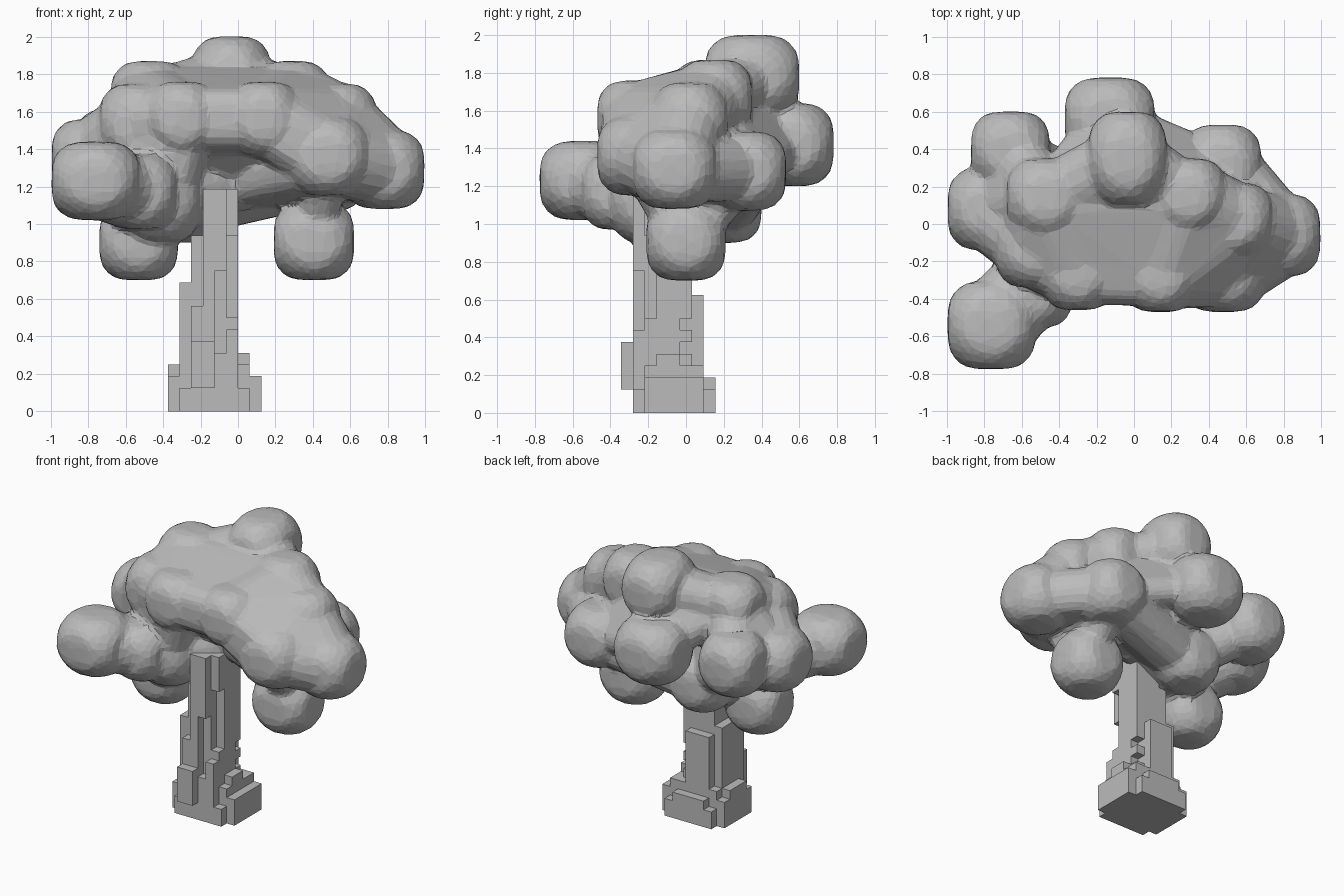
import bpy, bmesh, random
from mathutils import Vector

if "Cube" in bpy.data.objects:
    bpy.data.objects.remove(bpy.data.objects["Cube"])

random.seed(4)
grey = bpy.data.materials.new("stone grey")
grey.diffuse_color = (0.5, 0.5, 0.5, 1)
grey.use_nodes = True
grey.node_tree.nodes["Principled BSDF"].inputs["Base Color"].default_value = grey.diffuse_color


def finish(name, bm):
    bmesh.ops.recalc_face_normals(bm, faces=bm.faces)
    mesh = bpy.data.meshes.new(name)
    bm.to_mesh(mesh)
    bm.free()
    mesh.materials.append(grey)
    obj = bpy.data.objects.new(name, mesh)
    bpy.context.collection.objects.link(obj)
    return obj


# Leaf clumps: x, y, z, half sizes
CLUMPS = {
    "front_left": (-.76, -.54, 1.23, .235, .235, .21),
    "top": (-.035, .35, 1.78, .21, .25, .222),
    "back": (-.13, .56, 1.42, .24, .222, .22),
    "back_left": (-.66, .39, 1.40, .21, .21, .215),
    "left": (-.78, .08, 1.35, .215, .22, .21),
    "back_right": (.47, .31, 1.28, .21, .22, .21),
    "right": (.78, -.06, 1.29, .215, .22, .21),
    "low_right": (.405, 0, .91, .215, .21, .21),
    "low_left": (-.53, -.08, .91, .21, .20, .21),
    "front_a": (-.30, -.25, 1.56, .19, .21, .20),
    "front_b": (.14, -.26, 1.56, .19, .21, .20),
    "shoulder_left": (-.53, -.12, 1.53, .21, .22, .22),
    "crown_left": (-.47, .14, 1.66, .21, .21, .21),
    "crown_right": (.29, .15, 1.66, .20, .20, .21),
    "shoulder_right": (.53, .02, 1.53, .21, .20, .22),
    "front_right": (.48, -.25, 1.36, .22, .22, .21),
    "under_left": (-.42, -.18, 1.13, .22, .22, .23),
    "under_back": (-.28, .20, 1.10, .20, .20, .20),
    "arm_left": (-.52, -.36, 1.17, .19, .19, .20),
    "trunk_head": (-.02, .06, 1.22, .16, .17, .15),
}

# Groups of clumps bridged by a tight skin: names and shrink factor
BRIDGES = [
    ("shoulder_left crown_left crown_right shoulder_right front_a front_b", .85),
    ("crown_left crown_right", .85),
    ("crown_left shoulder_left front_a", .9),
    ("crown_right shoulder_right front_b", .9),
    ("crown_left crown_right top", .7),
    ("front_b front_right shoulder_right", .9),
    ("front_right shoulder_right right", .9),
    ("front_right right back_right", .8),
    ("trunk_head front_right back_right", .9),
    ("trunk_head front_b front_a", .7),
    ("trunk_head under_left under_back", .85),
    ("trunk_head under_back back_right", .8),
    ("front_left arm_left under_left", .85),
    ("left shoulder_left under_left", .85),
    ("under_left under_back shoulder_left", .88),
    ("front_a under_left shoulder_left", .85),
    ("low_left under_left", .8),
    ("low_right front_right back_right", .5),
    ("back top crown_left", .5),
    ("back trunk_head", .6),
    ("back_left crown_left under_back", .6),
    ("back back_right crown_right", .45),
    ("left back_left crown_left", .7),
]


def clump_points(data, scale=1.0, detail=3):
    """Rounded-cube ball with its eight corners cut round."""
    bm = bmesh.new()
    bmesh.ops.create_icosphere(bm, subdivisions=detail, radius=1)
    p = 3.2
    c, h = Vector(data[:3]), Vector(data[3:])
    for v in bm.verts:
        n = sum(abs(a) ** p for a in v.co) ** (1 / p)
        v.co = c + v.co.normalized() * min(1 / n, 1.13) * h * scale
    return bm


# Foliage
leaves = bmesh.new()
for data in CLUMPS.values():
    part = clump_points(data, detail=4)
    tmp = bpy.data.meshes.new("tmp")
    part.to_mesh(tmp)
    part.free()
    leaves.from_mesh(tmp)
    bpy.data.meshes.remove(tmp)
for names, scale in BRIDGES:
    pts = []
    for n in names.split():
        part = clump_points(CLUMPS[n], scale)
        pts += [v.co.copy() for v in part.verts]
        part.free()
    verts = [leaves.verts.new(co) for co in pts]
    out = bmesh.ops.convex_hull(leaves, input=verts)
    spare = {g for g in out["geom_interior"] + out["geom_unused"]
             if isinstance(g, bmesh.types.BMVert)}
    bmesh.ops.delete(leaves, geom=list(spare), context="VERTS")
foliage = finish("foliage", leaves)
remesh = foliage.modifiers.new("union", "REMESH")
remesh.mode = "VOXEL"
remesh.voxel_size = .02
soft = foliage.modifiers.new("soften", "SMOOTH")
soft.factor, soft.iterations = .5, 1
facets = foliage.modifiers.new("facets", "DECIMATE")
facets.ratio = .12

# Trunk made of cubes on a 1/16 grid: x, y and z ranges in cells
S = 1 / 16
cells = set()


def block(x0, x1, y0, y1, z0, z1):
    return {(x, y, z) for x in range(x0, x1) for y in range(y0, y1) for z in range(z0, z1)}


for b in [(0, 8, 1, 8, 0, 2), (0, 8, 2, 7, 2, 3), (2, 6, 1, 8, 2, 3),
          (0, 1, 3, 6, 3, 4), (1, 7, 2, 7, 2, 4), (6, 7, 3, 5, 4, 5),
          (2, 4, 0, 1, 2, 6), (1, 6, 2, 6, 4, 11), (2, 5, 1, 7, 3, 10),
          (2, 6, 1, 6, 3, 15), (3, 6, 2, 6, 15, 19), (3, 5, 1, 2, 15, 19)]:
    cells |= block(*b)
# Notched corners and front grooves
for b in [(0, 1, 1, 2, 0, 3), (7, 8, 1, 2, 0, 3), (7, 8, 7, 8, 0, 3), (0, 1, 7, 8, 0, 3),
          (4, 5, 1, 2, 5, 12), (5, 6, 1, 3, 8, 15), (2, 3, 1, 2, 9, 15)]:
    cells -= block(*b)
# Knocked-out cubes
for _ in range(8):
    cells.discard((random.choice((2, 5)), random.choice((1, 5)), random.randint(5, 14)))

trunk = bmesh.new()
corners = {}


def corner(key):
    if key not in corners:
        x, y, z = key
        corners[key] = trunk.verts.new((x * S - .375, y * S - .344, z * S))
    return corners[key]


for cell in sorted(cells):
    for axis in range(3):
        for step in (0, 1):
            near = list(cell)
            near[axis] += 1 if step else -1
            if tuple(near) in cells:
                continue
            u, v = (axis + 1) % 3, (axis + 2) % 3
            ring = []
            for du, dv in ((0, 0), (1, 0), (1, 1), (0, 1)):
                k = list(cell)
                k[axis] += step
                k[u] += du
                k[v] += dv
                ring.append(corner(tuple(k)))
            trunk.faces.new(ring if step else ring[::-1])
finish("trunk", trunk)
